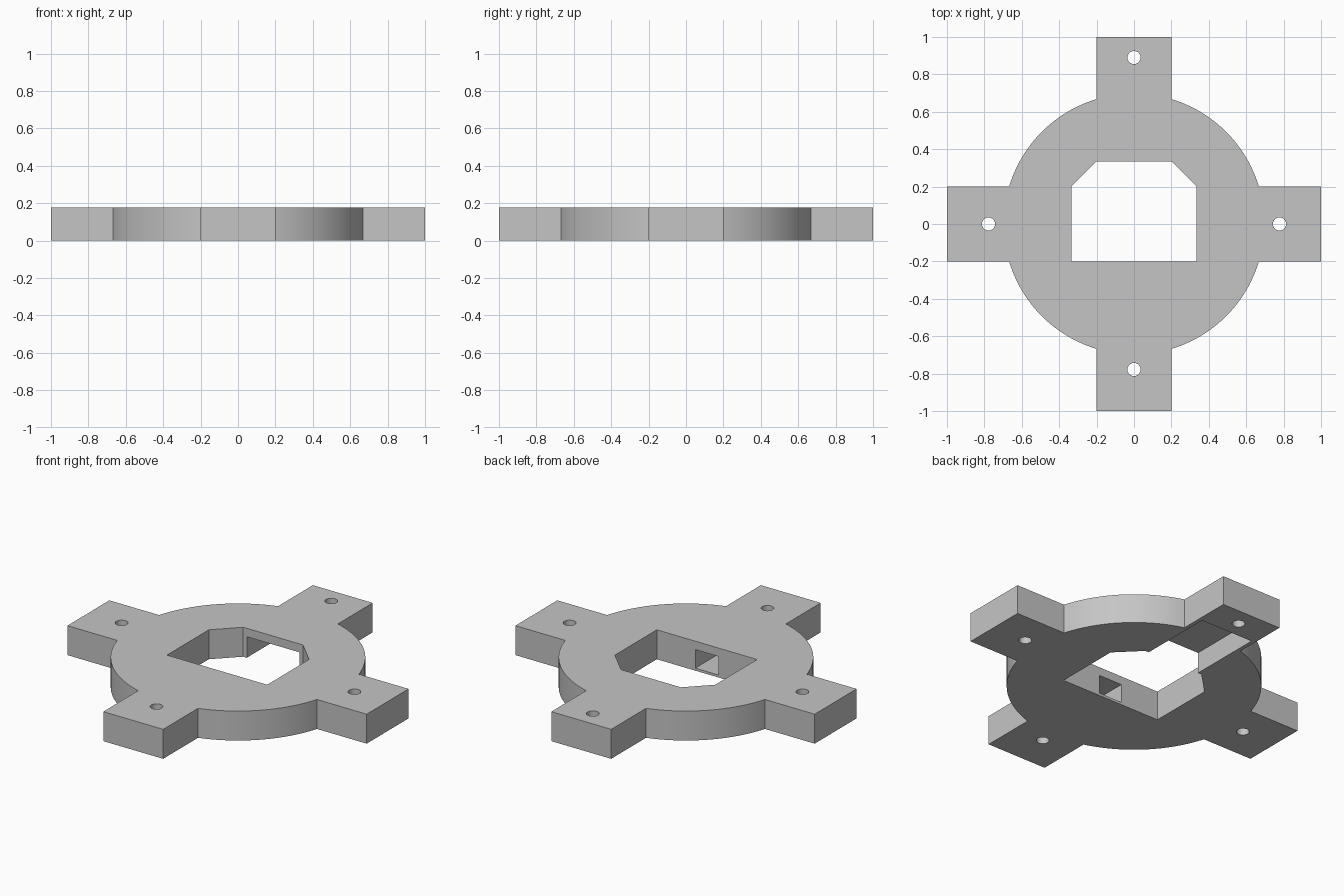
import bpy, bmesh, math

if "Cube" in bpy.data.objects:
    bpy.data.objects.remove(bpy.data.objects["Cube"], do_unlink=True)

HEIGHT = 0.178
RADIUS = 0.697
ARM = 0.2        # half width of each arm
OPEN = 0.335     # half width of the central opening
ARC_STEPS = 24

grey = bpy.data.materials.new("plain grey")
grey.use_nodes = True
grey.diffuse_color = (0.56, 0.56, 0.56, 1)
grey.node_tree.nodes["Principled BSDF"].inputs["Base Color"].default_value = (0.56, 0.56, 0.56, 1)


def prism(name, outline, z0, z1):
    """Extrude a counter-clockwise outline from z0 to z1."""
    bm = bmesh.new()
    face = bm.faces.new([bm.verts.new((x, y, z0)) for x, y in outline])
    top = bmesh.ops.extrude_face_region(bm, geom=[face])
    verts = [v for v in top["geom"] if isinstance(v, bmesh.types.BMVert)]
    bmesh.ops.translate(bm, verts=verts, vec=(0, 0, z1 - z0))
    bmesh.ops.recalc_face_normals(bm, faces=bm.faces)
    mesh = bpy.data.meshes.new(name)
    bm.to_mesh(mesh)
    bm.free()
    mesh.materials.append(grey)
    obj = bpy.data.objects.new(name, mesh)
    bpy.context.collection.objects.link(obj)
    return obj


def rectangle(half, y0, y1):
    return [(-half, y0), (half, y0), (half, y1), (-half, y1)]


def circle(cx, cy, r, n=32):
    return [(cx + r * math.cos(math.tau * i / n), cy + r * math.sin(math.tau * i / n))
            for i in range(n)]


# Round plate with four arms: one arm end and one arc per quarter
outline = []
corner = math.asin(ARM / RADIUS)
for k in range(4):
    turn = k * math.pi / 2
    c, s = round(math.cos(turn)), round(math.sin(turn))
    outline += [(c - s * y, s + c * y) for y in (-ARM, ARM)]
    for i in range(ARC_STEPS + 1):
        a = turn + corner + (math.pi / 2 - 2 * corner) * i / ARC_STEPS
        outline.append((RADIUS * math.cos(a), RADIUS * math.sin(a)))
plate = prism("mounting_plate", outline, 0, HEIGHT)

# Central opening with two chamfered back corners
opening = [(-OPEN, -ARM), (OPEN, -ARM), (OPEN, ARM), (ARM, OPEN), (-ARM, OPEN), (-OPEN, ARM)]
cutters = [prism("opening_cutter", opening, -0.1, HEIGHT + 0.1)]

# Slot under the back arm and closed pocket in the front wall
cutters.append(prism("back_slot_cutter", rectangle(0.176, 0.3, 0.79), -0.1, 0.127))
cutters.append(prism("front_pocket_cutter", rectangle(0.078, -0.45, -0.15), 0.015, 0.127))

# Screw holes
for x, y in ((0.778, 0), (-0.778, 0), (0, -0.778), (0, 0.89)):
    cutters.append(prism("screw_hole_cutter", circle(x, y, 0.035), -0.1, HEIGHT + 0.1))

bpy.context.view_layer.objects.active = plate
for cutter in cutters:
    cutter.hide_render = True
    mod = plate.modifiers.new("cut", "BOOLEAN")
    mod.operation = "DIFFERENCE"
    mod.solver = "EXACT"
    mod.object = cutter
    bpy.ops.object.modifier_apply(modifier=mod.name)
    bpy.data.objects.remove(cutter, do_unlink=True)

# Smooth round walls, sharp corners
bpy.ops.object.select_all(action="DESELECT")
plate.select_set(True)
bpy.ops.object.shade_smooth_by_angle(angle=math.radians(25))
